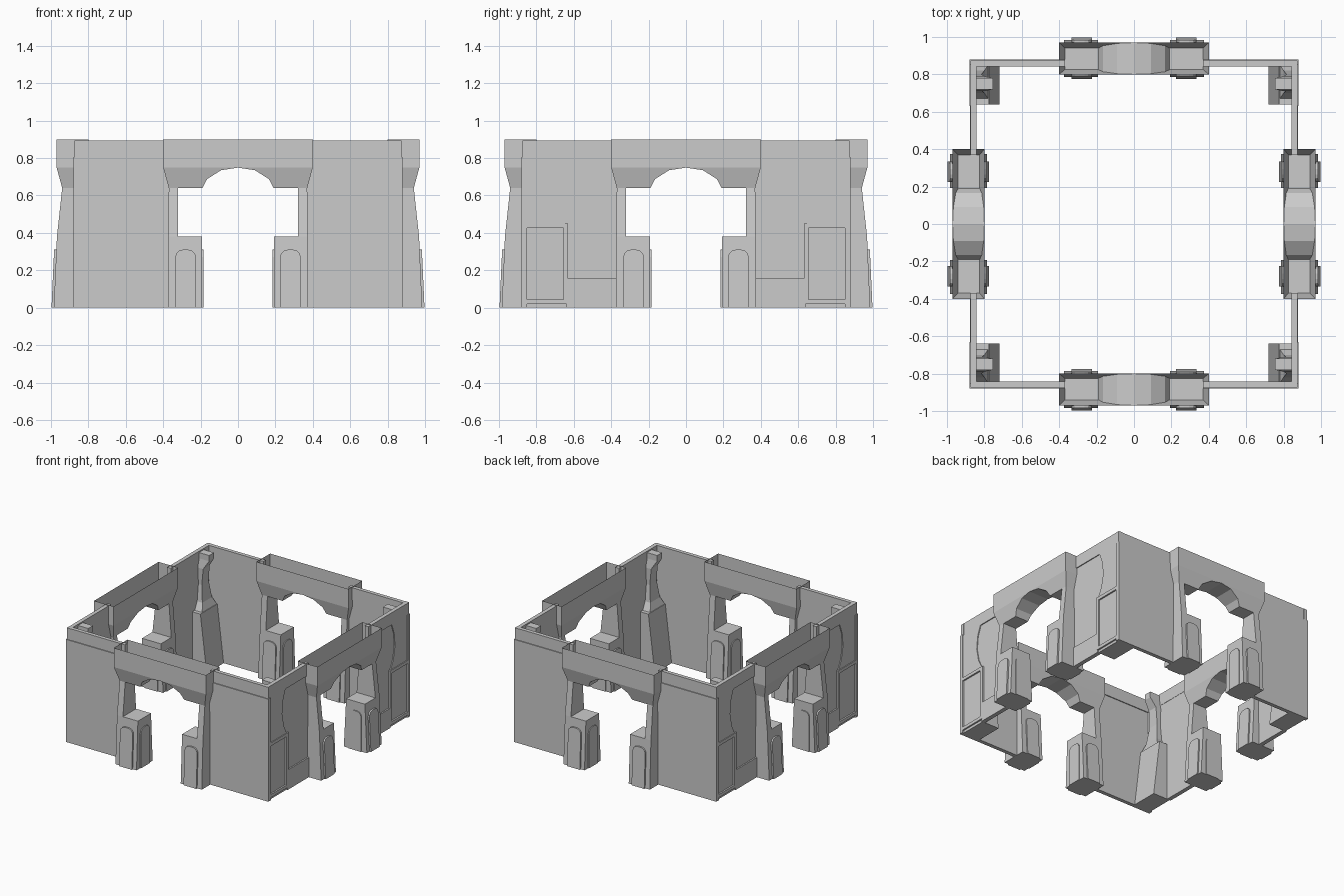
import bpy, bmesh, math
from mathutils import Matrix

cube = bpy.data.objects.get("Cube")
if cube:
    bpy.data.objects.remove(cube)

stone = bpy.data.materials.new("pale grey stone")
stone.use_nodes = True
STONE = (0.6, 0.6, 0.6, 1)
stone.diffuse_color = STONE
stone.node_tree.nodes["Principled BSDF"].inputs["Base Color"].default_value = STONE


def finish(name, bm, matrix=Matrix()):
    bm.transform(matrix)
    bmesh.ops.recalc_face_normals(bm, faces=bm.faces)
    mesh = bpy.data.meshes.new(name)
    bm.to_mesh(mesh)
    bm.free()
    mesh.materials.append(stone)
    obj = bpy.data.objects.new(name, mesh)
    bpy.context.collection.objects.link(obj)
    return obj


def loft(name, sections, matrix=Matrix()):
    """Stack of rectangles (x0, x1, y0, y1, z), closed at both ends."""
    bm = bmesh.new()
    rings = [[bm.verts.new(p) for p in
              ((x0, y0, z), (x1, y0, z), (x1, y1, z), (x0, y1, z))]
             for x0, x1, y0, y1, z in sections]
    for a, b in zip(rings, rings[1:]):
        for i in range(4):
            j = (i + 1) % 4
            bm.faces.new((a[i], a[j], b[j], b[i]))
    bm.faces.new(rings[0][::-1])
    bm.faces.new(rings[-1])
    return finish(name, bm, matrix)


def box(name, x0, x1, y0, y1, z0, z1, matrix=Matrix()):
    return loft(name, [(x0, x1, y0, y1, z0), (x0, x1, y0, y1, z1)], matrix)


def prism(name, outline, place, depth, matrix=Matrix()):
    """Flat outline (u, v), laid out by place(u, v, d) and given depth."""
    bm = bmesh.new()
    a = [bm.verts.new(place(u, v, depth[0])) for u, v in outline]
    b = [bm.verts.new(place(u, v, depth[1])) for u, v in outline]
    bm.faces.new(a)
    bm.faces.new(b[::-1])
    for i in range(len(a)):
        j = (i + 1) % len(a)
        bm.faces.new((a[i], b[i], b[j], a[j]))
    return finish(name, bm, matrix)


def rounded_panel(u0, u1, v1, r):
    """Upright panel with rounded top corners."""
    pts = [(u0, 0), (u1, 0)]
    for cu, start in ((u1 - r, 0), (u0 + r, 90)):
        for k in range(4):
            t = math.radians(start + 30 * k)
            pts.append((cu + r * math.cos(t), v1 - r + r * math.sin(t)))
    return pts


def arch_beam(name, matrix):
    """Open-topped hollow beam, tapered below, with an arched soffit."""
    low, mid, top = 0.64, 0.75, 0.90

    def edge_y(z, outer):
        t = min(1, (z - low) / (mid - low))
        return -0.94 - 0.03 * t if outer else -0.825 + 0.025 * t

    half = [(0.19, low), (0.165, 0.688), (0.09, 0.735)]
    arch = half + [(0, 0.749)] + [(-x, z) for x, z in reversed(half)]
    under = [(0.37, low)] + arch + [(-0.37, low)]
    bm = bmesh.new()
    sides = []
    for outer in (True, False):
        def v(x, z):
            return bm.verts.new((x, edge_y(z, outer), z))
        bottom = [v(x, z) for x, z in under]
        m = [v(-0.4, mid), v(0.4, mid)]
        t = [v(-0.4, top), v(0.4, top)]
        bm.faces.new(bottom + m)
        bm.faces.new((m[0], m[1], t[1], t[0]))
        sides.append([t[1], m[1]] + bottom + [m[0], t[0]])
    for i in range(len(sides[0]) - 1):
        bm.faces.new((sides[0][i], sides[0][i + 1], sides[1][i + 1], sides[1][i]))
    return finish(name, bm, matrix)


# Four arched gates, one in the middle of each side
for k, side in enumerate(("front", "left", "back", "right")):
    turn = Matrix.Rotation(k * math.pi / 2, 4, "Z")
    arch_beam(side + "_arch_beam", turn)
    for s, hand in ((1, "a"), (-1, "b")):
        m = turn @ Matrix.Scale(s, 4, (1, 0, 0))
        loft(f"{side}_pedestal_{hand}", [
            (0.192, 0.375, -0.985, -0.785, 0),
            (0.192, 0.373, -0.968, -0.805, 0.38)], m)
        loft(f"{side}_column_{hand}", [
            (0.322, 0.373, -0.968, -0.805, 0.38),
            (0.322, 0.37, -0.94, -0.825, 0.64)], m)
        # Raised rounded panels on the three free pedestal faces
        prism(f"{side}_passage_panel_{hand}", rounded_panel(-0.94, -0.83, 0.31, 0.04),
              lambda u, v, d: (d, u, v), (0.185, 0.193), m)
        prism(f"{side}_outer_panel_{hand}", rounded_panel(0.225, 0.335, 0.31, 0.04),
              lambda u, v, d: (u, d - 0.045 * (0.38 - v), v), (-0.98, -0.965), m)
        prism(f"{side}_inner_panel_{hand}", rounded_panel(0.225, 0.335, 0.31, 0.04),
              lambda u, v, d: (u, d + 0.05 * (0.38 - v), v), (-0.81, -0.795), m)

# Corner parts, mirrored to all four corners
for sx, xname in ((1, "left"), (-1, "right")):
    for sy, yname in ((-1, "front"), (1, "back")):
        m = Matrix.Diagonal((sx, sy, 1, 1))
        tag = f"{yname}_{xname}"

        # Wall slabs and the narrower parapets above them
        box(tag + "_wall", 0.37, 0.88, 0.85, 0.88, 0, 0.805, m)
        box(tag + "_parapet", 0.37, 0.875, 0.843, 0.873, 0.8, 0.895, m)
        box(tag + "_side_wall", 0.845, 0.867, 0.37, 0.86, 0, 0.805, m)
        box(tag + "_side_parapet", 0.843, 0.874, 0.37, 0.875, 0.8, 0.895, m)
        box(tag + "_side_curb", 0.845, 0.878, 0.37, 0.64, 0, 0.155, m)

        # Leaning buttress base and its flared shaft inside the corner
        loft(tag + "_buttress_base", [
            (0.72, 0.868, 0.64, 0.875, 0),
            (0.775, 0.868, 0.64, 0.875, 0.45)], m)
        loft(tag + "_buttress_shaft", [
            (0.78, 0.85, 0.67, 0.85, 0.45),
            (0.80, 0.85, 0.70, 0.82, 0.51),
            (0.815, 0.85, 0.715, 0.80, 0.64),
            (0.80, 0.85, 0.71, 0.79, 0.77),
            (0.755, 0.85, 0.72, 0.78, 0.84),
            (0.755, 0.85, 0.72, 0.78, 0.885)], m)

        # Frame around the outer end of the base
        for i, (y0, y1, z0, z1) in enumerate((
                (0.63, 0.655, 0.02, 0.45), (0.855, 0.88, 0.02, 0.45),
                (0.655, 0.855, 0.02, 0.045), (0.655, 0.855, 0.425, 0.45))):
            box(f"{tag}_frame_bar_{i}", 0.86, 0.88, y0, y1, z0, z1, m)

        # Waisted plate over the frame, spreading towards the parapet
        right = [(0.645, 0.45), (0.68, 0.52), (0.70, 0.62), (0.69, 0.72), (0.66, 0.80)]
        left = [(0.86, z) for z in (0.80, 0.45)]
        prism(tag + "_waisted_plate", right + left,
              lambda u, v, d: (d, u, v), (0.866, 0.874), m)
